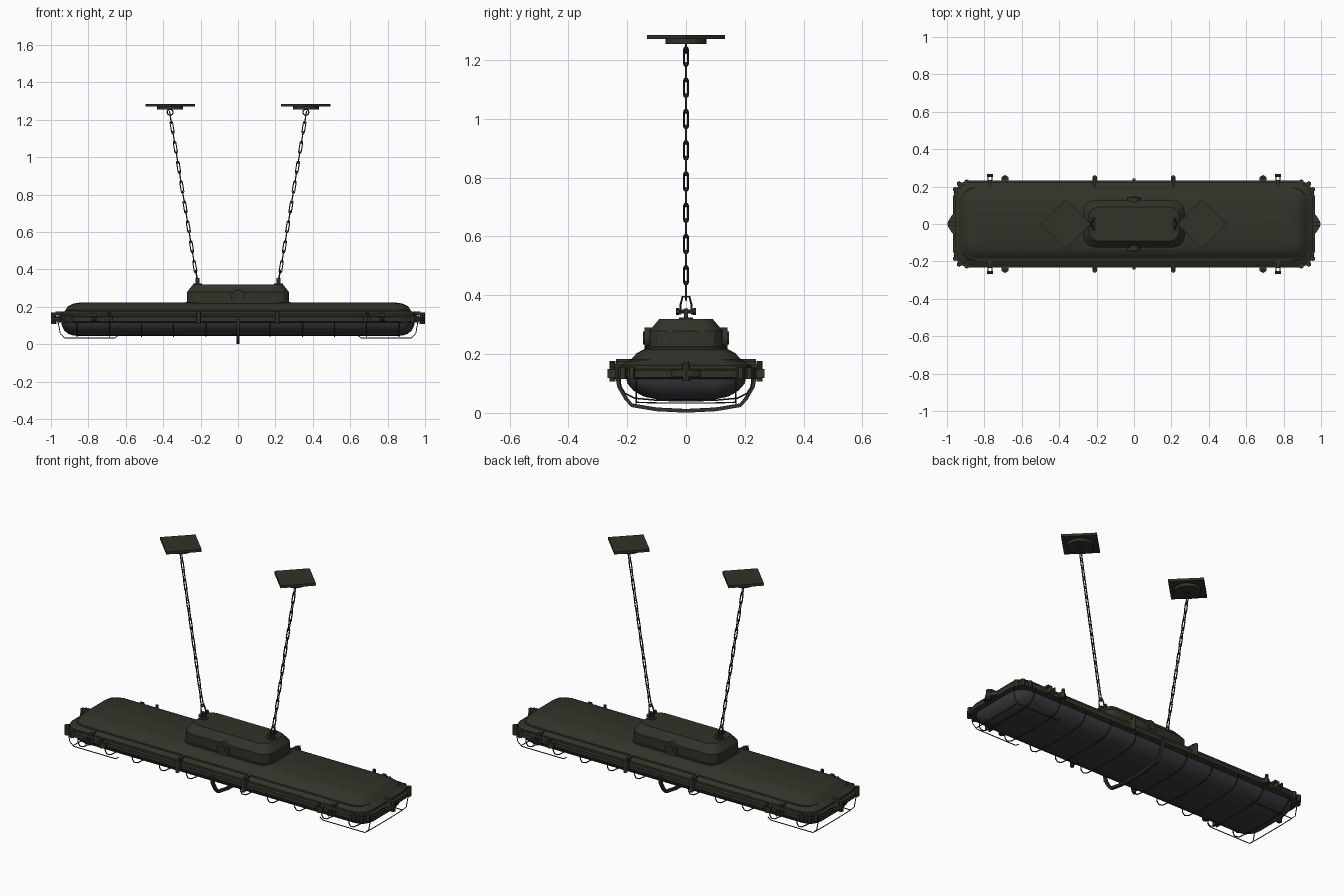
import bpy, bmesh, math
from mathutils import Vector, Matrix

if "Cube" in bpy.data.objects:
    bpy.data.objects.remove(bpy.data.objects["Cube"])


def mat(name, c):
    m = bpy.data.materials.new(name)
    m.diffuse_color = (*c, 1)
    m.use_nodes = True
    m.node_tree.nodes["Principled BSDF"].inputs["Base Color"].default_value = m.diffuse_color
    return m


OLIVE = mat("olive_metal", (0.032, 0.032, 0.022))
GLASS = mat("smoky_glass", (0.045, 0.040, 0.048))
STEEL = mat("dark_steel", (0.028, 0.026, 0.031))


def finish(name, bm, m, angle=35):
    bmesh.ops.recalc_face_normals(bm, faces=bm.faces)
    me = bpy.data.meshes.new(name)
    bm.to_mesh(me)
    bm.free()
    ob = bpy.data.objects.new(name, me)
    bpy.context.collection.objects.link(ob)
    me.materials.append(m)
    bpy.ops.object.select_all(action='DESELECT')
    ob.select_set(True)
    bpy.context.view_layer.objects.active = ob
    bpy.ops.object.shade_smooth_by_angle(angle=math.radians(angle))
    return ob


def outline(hx, hy, r, z, n=3):
    """Rectangle with rounded corners."""
    pts = []
    for k, (sx, sy) in enumerate([(1, 1), (-1, 1), (-1, -1), (1, -1)]):
        for i in range(n + 1):
            a = math.pi / 2 * (k + i / n)
            pts.append((sx * (hx - r) + r * math.cos(a), sy * (hy - r) + r * math.sin(a), z))
    return pts


def loft(name, rings, m, n=3, angle=35):
    bm = bmesh.new()
    loops = [[bm.verts.new(p) for p in outline(*r, n)] for r in rings]
    for a, b in zip(loops, loops[1:]):
        for i in range(len(a)):
            j = (i + 1) % len(a)
            bm.faces.new((a[i], a[j], b[j], b[i]))
    bm.faces.new(loops[0])
    bm.faces.new(loops[-1])
    return finish(name, bm, m, angle)


def tube(bm, pts, r, closed=False, sides=6, wide=None):
    """Sweep a round or flattened section along a path; wide sets the half width in x."""
    pts = [Vector(p) for p in pts]
    n = len(pts)
    normal = Vector((0, 0, 0))
    for i in range(1, n - 1):
        normal += (pts[i] - pts[0]).cross(pts[i + 1] - pts[0])
    normal = normal.normalized() if normal.length > 1e-9 else Vector((0, 1, 0))
    loops = []
    for i in range(n):
        a = pts[i - 1] if (i > 0 or closed) else pts[i]
        b = pts[(i + 1) % n] if (i < n - 1 or closed) else pts[i]
        side = normal.cross((b - a).normalized()).normalized()
        ring = []
        for k in range(sides):
            t = 2 * math.pi * (k + 0.5) / sides
            ring.append(bm.verts.new(pts[i] + side * r * math.cos(t) + normal * (wide or r) * math.sin(t)))
        loops.append(ring)
    for i in range(n if closed else n - 1):
        a, b = loops[i], loops[(i + 1) % n]
        for k in range(sides):
            j = (k + 1) % sides
            bm.faces.new((a[k], a[j], b[j], b[k]))
    if not closed:
        bm.faces.new(loops[0])
        bm.faces.new(loops[-1])


def box(bm, c, s, rot=0):
    bmesh.ops.create_cube(bm, size=1, matrix=Matrix.Translation(c) @ Matrix.Rotation(rot, 4, 'Z')
                          @ Matrix.Diagonal((*s, 1)))


def cyl(bm, c, r, h, axis='Z', r2=None, seg=12):
    rot = {'Z': Matrix(), 'Y': Matrix.Rotation(math.pi / 2, 4, 'X'),
           'X': Matrix.Rotation(math.pi / 2, 4, 'Y')}[axis]
    bmesh.ops.create_cone(bm, cap_ends=True, segments=seg, radius1=r, radius2=r if r2 is None else r2,
                          depth=h, matrix=Matrix.Translation(c) @ rot)


# Upper housing, rim and glass bowl
loft("upper_housing", [(.955, .222, .08, .145), (.955, .222, .08, .162), (.925, .19, .07, .178),
                       (.91, .168, .07, .203), (.88, .142, .06, .217), (.84, .11, .05, .223)], OLIVE)
loft("housing_bead", [(.925, .197, .07, .165), (.922, .194, .07, .182), (.905, .18, .07, .185)], OLIVE)
loft("rim", [(.955, .22, .085, .116), (.968, .233, .09, .121), (.968, .233, .09, .145),
             (.955, .222, .085, .15)], OLIVE)
loft("glass_bowl", [(.945, .205, .08, .125), (.942, .2, .08, .1), (.93, .178, .08, .075),
                    (.91, .145, .07, .056), (.88, .1, .06, .046), (.84, .05, .03, .043)], GLASS, 4, 50)

# Central wiring box with round side plugs
loft("wiring_box", [(.272, .125, .06, .21), (.272, .125, .06, .278), (.268, .12, .06, .285),
                    (.24, .09, .045, .32)], OLIVE, 3, 25)
loft("box_foot", [(.28, .133, .06, .2), (.28, .133, .06, .226)], OLIVE)
bm = bmesh.new()
for s in (-1, 1):
    cyl(bm, (0, s * .128, .254), .037, .025, 'Y', seg=16)
    cyl(bm, (0, s * .139, .254), .022, .014, 'Y', seg=6)
    box(bm, (0, s * .12, .245), (.05, .03, .07))
finish("side_plugs", bm, OLIVE)

# Rim clips, bolts and end brackets
bm = bmesh.new()
for sy in (-1, 1):
    for sx in (-1, 1):
        box(bm, (sx * .21, sy * .232, .142), (.022, .045, .05))
        box(bm, (sx * .21, sy * .215, .175), (.016, .045, .016))
        cyl(bm, (sx * .21, sy * .25, .142), .011, .07)
        cyl(bm, (sx * .69, sy * .24, .134), .022, .03, seg=6)
        cyl(bm, (sx * .69, sy * .25, .145), .009, .055, seg=8)
        for dx in (-.011, .011):
            box(bm, (sx * .77 + dx, sy * .24, .134), (.007, .055, .03))
        cyl(bm, (sx * .77, sy * .258, .134), .008, .03, 'X', seg=8)
        for x, y in ((.935, .215), (.955, .185), (.895, .225)):
            cyl(bm, (sx * x, sy * y, .135), .014, .038, seg=6)
        box(bm, (sx * .77, sy * .21, .168), (.02, .05, .014))
for sx in (-1, 1):
    vs = [[bm.verts.new((sx * x, y, z)) for x, y in
           ((.95, -.065), (.975, -.045), (.995, -.012), (.995, .012), (.975, .045), (.95, .065))]
          for z in (.124, .146)]
    bm.faces.new(vs[0])
    bm.faces.new(vs[1])
    for i in range(6):
        j = (i + 1) % 6
        bm.faces.new((vs[0][i], vs[0][j], vs[1][j], vs[1][i]))
    cyl(bm, (sx * .985, 0, .138), .014, .06, seg=8)
    box(bm, (sx * .95, 0, .165), (.05, .02, .02))
finish("rim_clips", bm, OLIVE)

# Wire hoops under the glass
bm = bmesh.new()
half = [(.226, .13), (.222, .09), (.207, .066), (.175, .05), (.1, .043)]
prof = [(-y, z) for y, z in half] + [(0, .041)] + [(y, z) for y, z in half[::-1]]
for k in range(1, 6):
    for s in (-1, 1):
        tube(bm, [(s * .172 * k, y, z) for y, z in prof], .003)
# Long end wires
for sx in (-1, 1):
    for sy in (-1, 1):
        tube(bm, [(sx * x, sy * .17, z) for x, z in
                  ((.64, .046), (.66, .033), (.925, .033), (.95, .055), (.962, .12))], .0025)
    tube(bm, [(sx * .93, y, z) for y, z in ((-.17, .036), (-.1, .034), (0, .0335), (.1, .034), (.17, .036))], .0025)
finish("wire_cage", bm, STEEL, 60)

# Wide centre guard bar
bm = bmesh.new()
g = [(.236, .135), (.228, .09), (.205, .05), (.185, .026), (.1, .012)]
tube(bm, [(0, -y, z) for y, z in g] + [(0, 0, .007)] + [(0, y, z) for y, z in g[::-1]], .009, sides=4, wide=.013)
finish("centre_guard", bm, OLIVE)


def link(bm, c, axis, flip, length=.072, width=.02, r=.0032):
    """Stadium-shaped chain link along the axis."""
    side = Vector((0, 1, 0)) if flip else axis.cross(Vector((0, 1, 0)))
    w, h = width / 2 - r, length / 2 - width / 2
    pts = []
    for e in (1, -1):
        for i in range(5):
            a = math.pi * i / 4
            pts.append(c + axis * e * (h + w * math.sin(a)) + side * e * w * math.cos(a))
    tube(bm, pts, r, True)


for s, tag in ((-1, "left"), (1, "right")):
    # Chain of alternating links
    bm = bmesh.new()
    p, q = Vector((s * .231, 0, .415)), Vector((s * .361, 0, 1.212))
    axis = (q - p).normalized()
    for i in range(16):
        link(bm, p.lerp(q, i / 15), axis, i % 2 == 1)
    finish(tag + "_chain", bm, STEEL, 60)
    # Shackle with cross bolt on the wiring box
    bm = bmesh.new()
    x = s * .217
    tube(bm, [(x, -.021, .335), (x + s * .005, -.018, .37), (x + s * .01, -.012, .395),
              (x + s * .01, .012, .395), (x + s * .005, .018, .37), (x, .021, .335)], .004)
    cyl(bm, (x, 0, .345), .007, .066, 'Y', seg=8)
    for y in (-.029, .029):
        cyl(bm, (x, y, .345), .012, .01, 'Y', seg=6)
    box(bm, (x, 0, .33), (.022, .014, .05))
    cyl(bm, (x, 0, .318), .024, .012)
    finish(tag + "_shackle", bm, OLIVE)
    # Ceiling plate, boss and hook
    bm = bmesh.new()
    c = s * .363
    box(bm, (c, 0, 1.278), (.187, .187, .014), math.pi / 4)
    cyl(bm, (c, 0, 1.263), .07, .018, seg=20)
    tube(bm, [(c + .016 * math.cos(a), 0, 1.24 + .016 * math.sin(a))
              for a in [i * math.pi / 5 for i in range(10)]], .004, True)
    finish(tag + "_ceiling_plate", bm, OLIVE)
